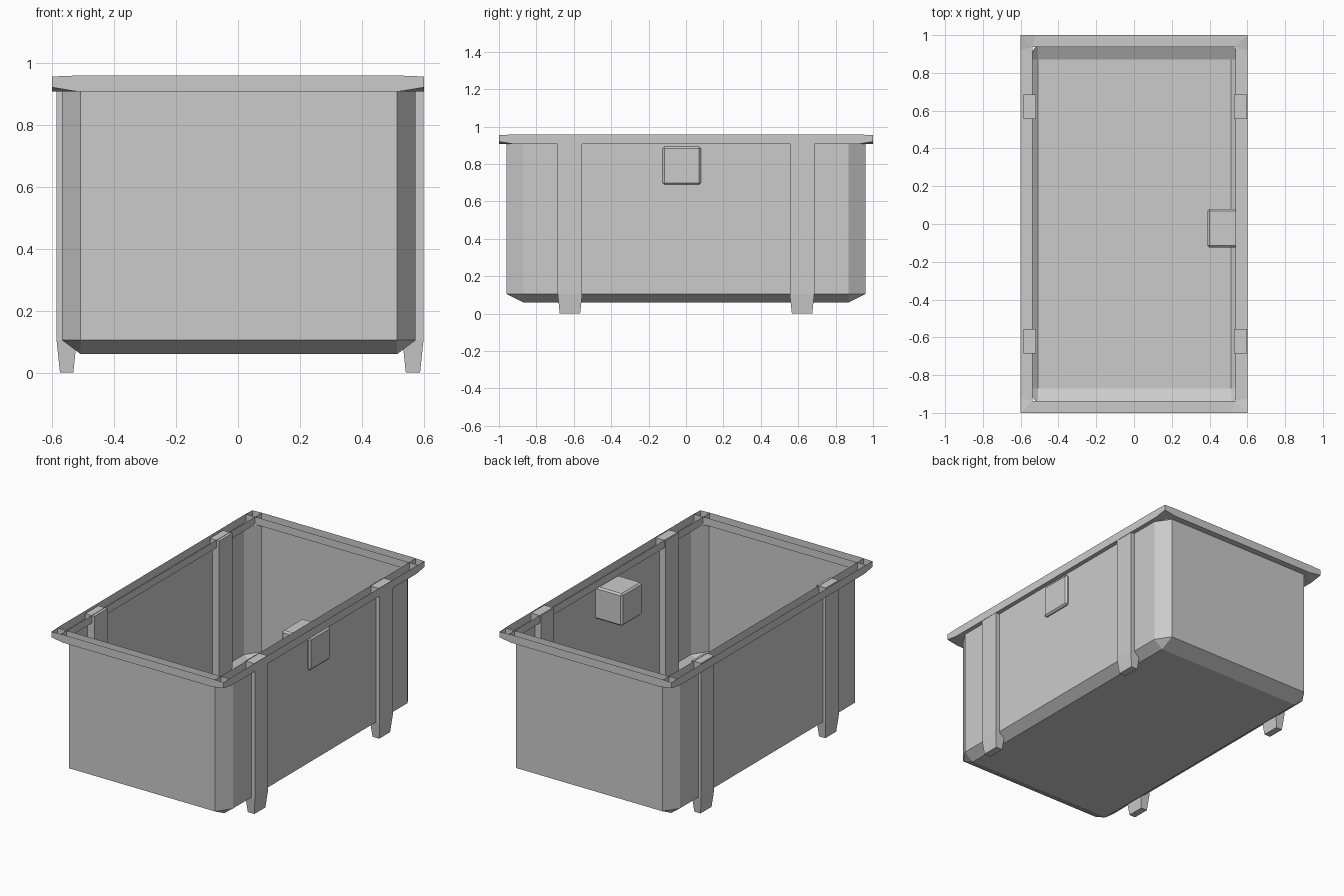
import bpy
import bmesh

cube = bpy.data.objects.get("Cube")
if cube:
    bpy.data.objects.remove(cube, do_unlink=True)

grey = bpy.data.materials.new("plain_grey")
grey.use_nodes = True
COLOUR = (0.6, 0.6, 0.6, 1)
grey.diffuse_color = COLOUR
grey.node_tree.nodes["Principled BSDF"].inputs["Base Color"].default_value = COLOUR


def finish(name, bm):
    bmesh.ops.remove_doubles(bm, verts=bm.verts, dist=0.0005)
    bmesh.ops.recalc_face_normals(bm, faces=bm.faces)
    mesh = bpy.data.meshes.new(name)
    bm.to_mesh(mesh)
    bm.free()
    mesh.materials.append(grey)
    obj = bpy.data.objects.new(name, mesh)
    bpy.context.collection.objects.link(obj)
    return obj


def corner_loop(bm, hx, hy, cx, cy, z, tip=None):
    """Rectangle loop: each corner cut by cx, cy, with an optional tip height."""
    loop = []
    for sx, sy in ((1, 1), (-1, 1), (-1, -1), (1, -1)):
        pts = [(sx * hx, sy * (hy - cy), z), (sx * (hx - cx), sy * hy, z)]
        if tip is not None:
            pts.insert(1, (sx * hx, sy * hy, tip))
        if sx * sy < 0:
            pts.reverse()
        loop += [bm.verts.new(p) for p in pts]
    return loop


def bridge(bm, loops):
    for a, b in zip(loops, loops[1:]):
        n = len(a)
        for i in range(n):
            j = (i + 1) % n
            bm.faces.new((a[i], a[j], b[j], b[i]))


def tapered_box(name, x, y, levels):
    """Closed box through (height, inset) levels."""
    bm = bmesh.new()
    loops = []
    for z, d in levels:
        loops.append([bm.verts.new(p) for p in (
            (x[0] + d, y[0] + d, z), (x[1] - d, y[0] + d, z),
            (x[1] - d, y[1] - d, z), (x[0] + d, y[1] - d, z))])
    bridge(bm, loops)
    bm.faces.new(loops[0])
    bm.faces.new(loops[-1])
    return finish(name, bm)


# Open tub: cut corners and a bevelled base
bm = bmesh.new()
base = corner_loop(bm, 0.51, 0.87, 0, 0, 0.06)
bridge(bm, [base,
            corner_loop(bm, 0.57, 0.96, 0.06, 0.09, 0.105),
            corner_loop(bm, 0.57, 0.96, 0.06, 0.09, 0.907)])
bm.faces.new(base)
tub = finish("tub", bm)
tub.location.x = 0.003

# Rim: an upward-open channel with slightly raised corners
bm = bmesh.new()
bridge(bm, [corner_loop(bm, 0.537, 0.938, 0, 0, 0.955, 0.955),
            corner_loop(bm, 0.537, 0.938, 0, 0, 0.907, 0.907),
            corner_loop(bm, 0.6, 1.0, 0.08, 0.08, 0.907, 0.92),
            corner_loop(bm, 0.6, 1.0, 0.08, 0.08, 0.958, 0.955)])
finish("rim", bm)

# Short ribs closing off the channel corners
bm = bmesh.new()
for sx in (-1, 1):
    for sy in (-1, 1):
        for ex, ey in ((0.6, 0.938), (0.537, 1.0)):
            bm.faces.new([bm.verts.new(p) for p in (
                (sx * 0.537, sy * 0.938, 0.91), (sx * ex, sy * ey, 0.91),
                (sx * ex, sy * ey, 0.955), (sx * 0.537, sy * 0.938, 0.955))])
finish("rim_ribs", bm)

# Leg posts through the side walls, with tapered feet
for side, x in (("left", (0.53, 0.598)), ("right", (-0.585, -0.52))):
    for end, s in (("front", -1), ("back", 1)):
        y = sorted((s * 0.555, s * 0.686))
        tapered_box(f"{end}_{side}_leg", x, y,
                    ((0, 0.011), (0.105, 0), (0.953, 0)))

# Bevelled block set into the side wall
block = tapered_box("side_block", (0.39, 0.59), (-0.125, 0.08),
                    ((0.69, 0), (0.893, 0)))
bevel = block.modifiers.new("bevel", "BEVEL")
bevel.width = 0.01
bevel.segments = 1
